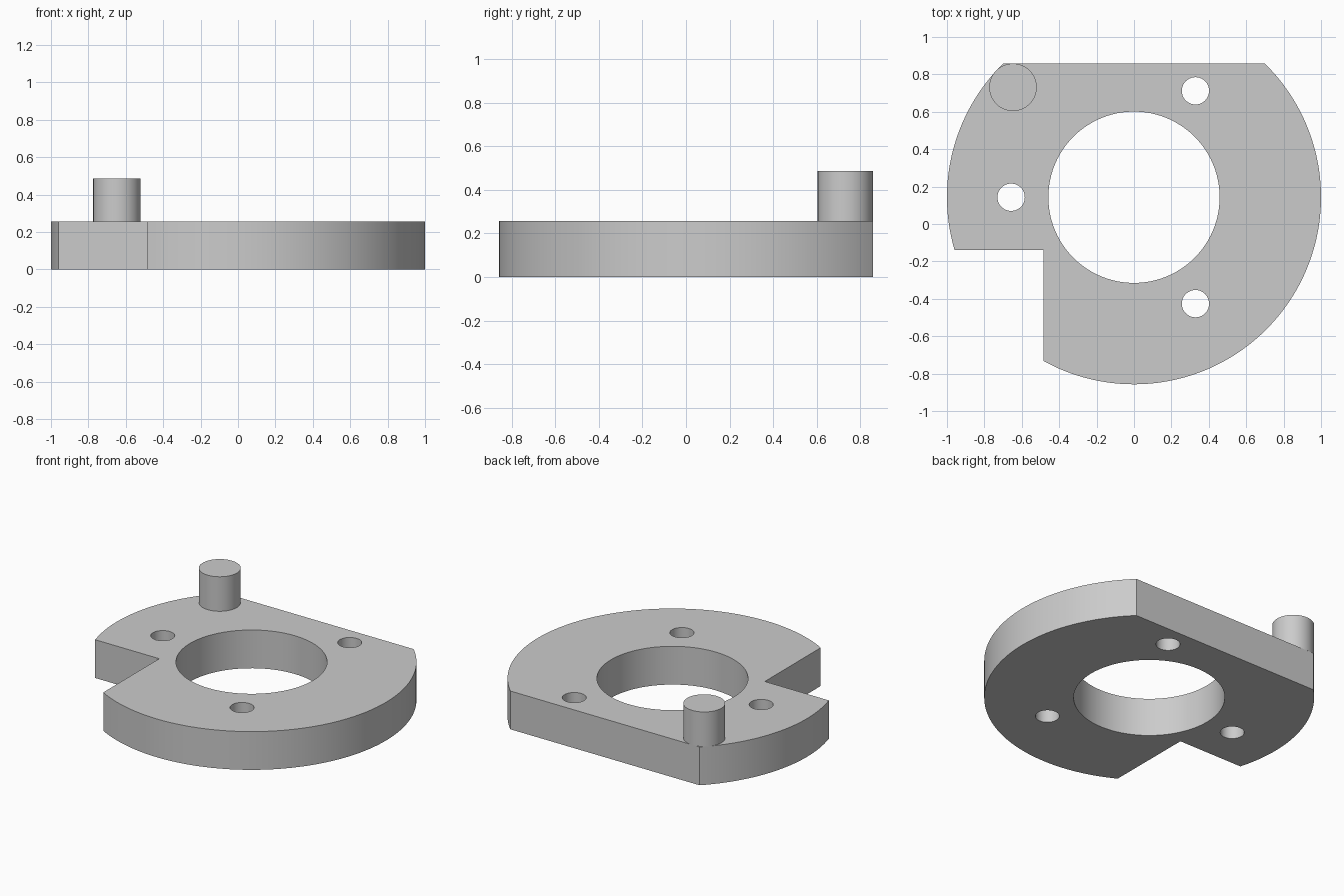
import bpy, bmesh
from math import asin, acos, pi, tau, sin, cos

if "Cube" in bpy.data.objects:
    bpy.data.objects.remove(bpy.data.objects["Cube"], do_unlink=True)

CY = 0.143            # centre of the disc in y
THICK = 0.256
FLAT_Y = 0.857        # straight back edge
NOTCH = (-0.485, -0.14)

grey = bpy.data.materials.new("light grey")
grey.use_nodes = True
colour = (0.6, 0.6, 0.6, 1)
grey.diffuse_color = colour
grey.node_tree.nodes["Principled BSDF"].inputs["Base Color"].default_value = colour


def arc(cx, cy, r, start, end, steps):
    return [(cx + r * cos(start + (end - start) * i / steps),
             cy + r * sin(start + (end - start) * i / steps)) for i in range(steps + 1)]


def circle(cx, cy, r, steps):
    return arc(cx, cy, r, 0, tau, steps)[:-1]


def extruded(name, loops, z0, z1):
    """Fill closed loops (outline plus holes) and extrude them upward."""
    bm = bmesh.new()
    edges = []
    for loop in loops:
        verts = [bm.verts.new((x, y, z0)) for x, y in loop]
        edges += [bm.edges.new((verts[i - 1], v)) for i, v in enumerate(verts)]
    bmesh.ops.triangle_fill(bm, use_beauty=True, use_dissolve=False, edges=edges)
    result = bmesh.ops.extrude_face_region(bm, geom=bm.faces[:], use_keep_orig=True)
    top = [g for g in result["geom"] if isinstance(g, bmesh.types.BMVert)]
    bmesh.ops.translate(bm, verts=top, vec=(0, 0, z1 - z0))
    bmesh.ops.recalc_face_normals(bm, faces=bm.faces[:])
    mesh = bpy.data.meshes.new(name)
    bm.to_mesh(mesh)
    bm.free()
    mesh.materials.append(grey)
    obj = bpy.data.objects.new(name, mesh)
    bpy.context.collection.objects.link(obj)
    bpy.ops.object.select_all(action="DESELECT")
    obj.select_set(True)
    bpy.context.view_layer.objects.active = obj
    bpy.ops.object.shade_smooth_by_angle(angle=pi / 6)
    return obj


# Flange outline: disc with a flat back edge and a square corner notch
flat = asin(FLAT_Y - CY)
notch_front = -acos(NOTCH[0])
notch_side = -pi - asin(NOTCH[1] - CY)
outline = (arc(0, CY, 1, flat, notch_front, 96) + [NOTCH]
           + arc(0, CY, 1, notch_side, -pi - flat, 40))

# Central bore and three evenly spaced bolt holes
holes = [circle(0, CY, 0.458, 96)]
for k in range(3):
    a = pi + k * tau / 3
    holes.append(circle(0.657 * cos(a), CY + 0.657 * sin(a), 0.073, 40))

extruded("flange_plate", [outline] + holes, 0, THICK)

# Locating pin at the back corner
extruded("locating_pin", [circle(-0.647, 0.731, 0.127, 64)], THICK, 0.487)
